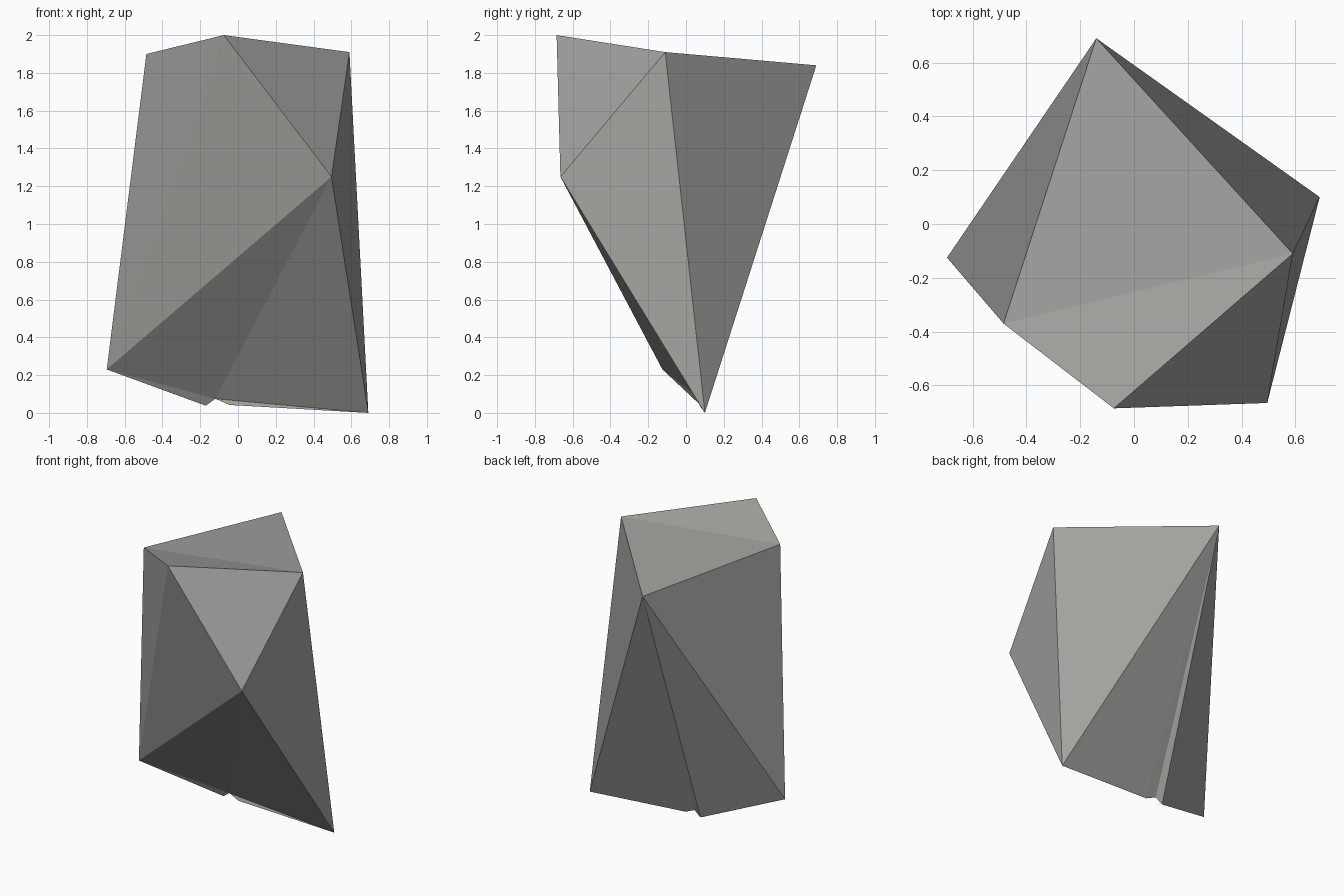
import bpy, bmesh

if "Cube" in bpy.data.objects:
    bpy.data.objects.remove(bpy.data.objects["Cube"])

# Rough grey stone
stone = bpy.data.materials.new("stone grey")
stone.diffuse_color = (0.36, 0.36, 0.345, 1.0)
stone.use_nodes = True
stone.node_tree.nodes["Principled BSDF"].inputs["Base Color"].default_value = stone.diffuse_color

# Corners of the faceted stone
corners = {
    # top rim
    "A": (-0.14, 0.69, 1.84), "B": (-0.485, -0.37, 1.90),
    "C": (-0.075, -0.685, 2.00), "D": (0.59, -0.11, 1.91),
    # front bulge
    "G": (0.495, -0.665, 1.25),
    # lower corners
    "E": (0.69, 0.10, 0.0), "F": (-0.695, -0.125, 0.23),
    # chipped underside edge
    "H": (-0.17, 0.08, 0.038), "I": (-0.12, 0.075, 0.075),
    "J": (-0.045, 0.07, 0.042),
}

# Facets: top, right, back, front, chipped bottom
facets = ("ABD BCD  CGD DGE ADE  AEJ AJI AIH AHF AFB  "
          "FCB FGC GFI GIE  FHI IJE").split()

bm = bmesh.new()
v = {k: bm.verts.new(p) for k, p in corners.items()}
for f in facets:
    bm.faces.new([v[k] for k in f])
bmesh.ops.recalc_face_normals(bm, faces=bm.faces[:])
mesh = bpy.data.meshes.new("rock")
bm.to_mesh(mesh)
bm.free()
mesh.materials.append(stone)
rock = bpy.data.objects.new("rock", mesh)
bpy.context.collection.objects.link(rock)
